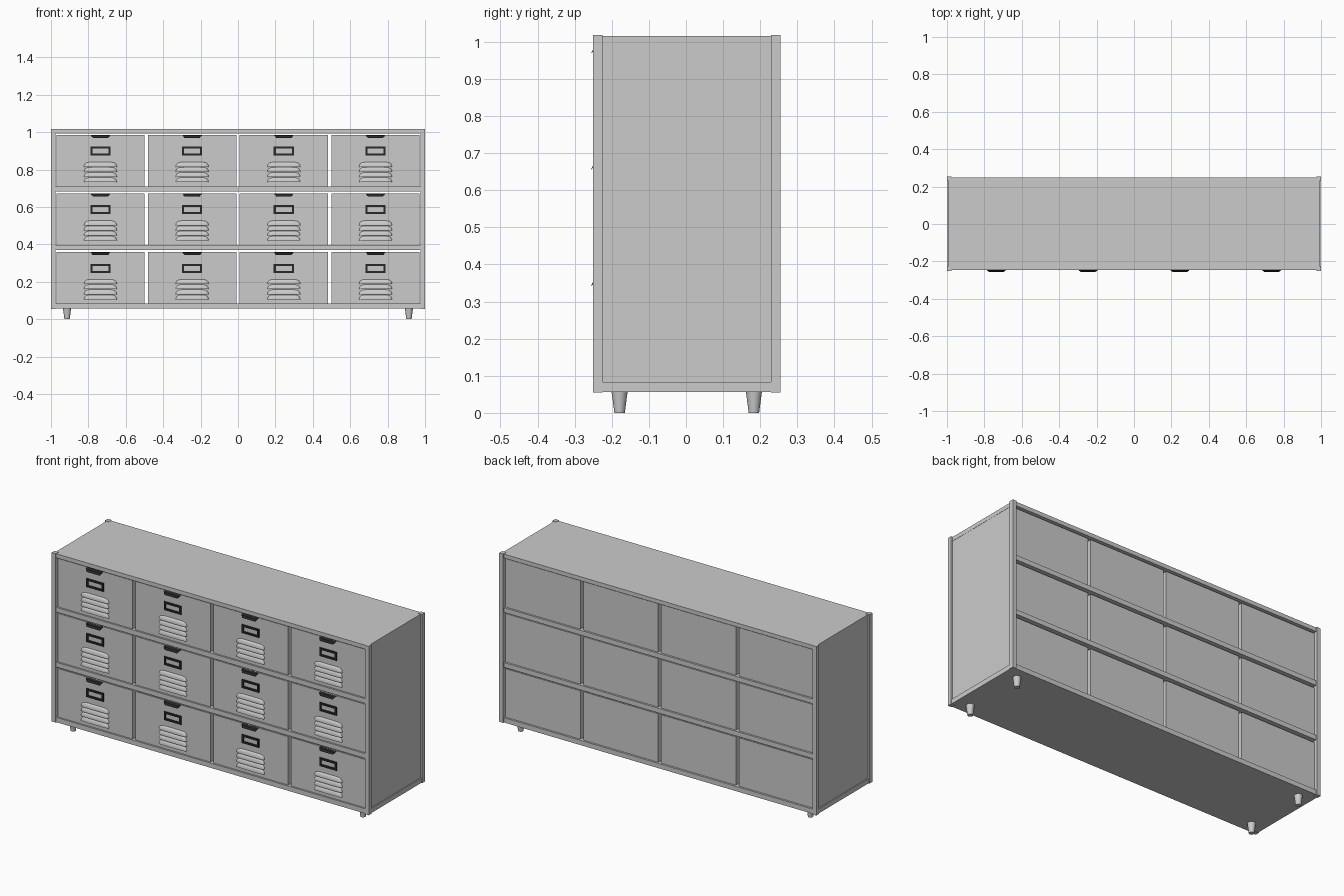
import bpy, bmesh, math

if "Cube" in bpy.data.objects:
    bpy.data.objects.remove(bpy.data.objects["Cube"])

YC = 0.002                      # cabinet centre in depth (the tabs overhang the front)
FRONT, BACK = -0.235, 0.238     # drawer front and back faces
black = bpy.data.materials.new("black_metal")
black.diffuse_color = (0.02, 0.02, 0.02, 1)
black.use_nodes = True
black.node_tree.nodes["Principled BSDF"].inputs["Base Color"].default_value = black.diffuse_color


def finish(name, bm, mat=None, smooth=False):
    bmesh.ops.recalc_face_normals(bm, faces=bm.faces)
    me = bpy.data.meshes.new(name)
    bm.to_mesh(me)
    bm.free()
    ob = bpy.data.objects.new(name, me)
    bpy.context.collection.objects.link(ob)
    if mat:
        me.materials.append(mat)
    if smooth:
        bpy.ops.object.select_all(action='DESELECT')
        ob.select_set(True)
        bpy.context.view_layer.objects.active = ob
        bpy.ops.object.shade_smooth_by_angle(angle=math.radians(40))
    return ob


def add_box(bm, x0, x1, y0, y1, z0, z1):
    vs = bmesh.ops.create_cube(bm, size=1)["verts"]
    for v in vs:
        v.co.x = x1 if v.co.x > 0 else x0
        v.co.y = y1 if v.co.y > 0 else y0
        v.co.z = z1 if v.co.z > 0 else z0


def boxes(name, specs, mat=None):
    bm = bmesh.new()
    for s in specs:
        add_box(bm, *s)
    return finish(name, bm, mat)


def copy(ob, name, x, y, z):
    c = ob.copy()               # shares the mesh
    c.name = name
    c.location = (x, y, z)
    bpy.context.collection.objects.link(c)


# Carcass: slabs, shelves, sides and corner posts
Y0, Y1 = YC - 0.247, YC + 0.247
boxes("top_panel", [(-0.991, 0.991, Y0, Y1, 0.993, 1.016)])
boxes("bottom_panel", [(-0.996, 0.996, Y0, Y1, 0.056, 0.083)])
for i, z in enumerate((0.384, 0.697)):
    boxes(f"shelf_{i + 1}", [(-0.976, 0.976, Y0, Y1, z - 0.0135, z + 0.0135)])
for s, side in ((-1, "left"), (1, "right")):
    a, b = sorted((s * 0.976, s * 0.99))
    boxes(f"{side}_side_panel", [(a, b, Y0, Y1, 0.083, 0.993)])
    for t, end in ((-1, "front"), (1, "back")):
        a, b = sorted((s * 0.975, s))
        c, d = sorted((YC + t * 0.227, YC + t * 0.252))
        boxes(f"{end}_{side}_post", [(a, b, c, d, 0.055, 1.018)])
        # Tapered leg
        bm = bmesh.new()
        bmesh.ops.create_cone(bm, cap_ends=True, segments=24, radius1=0.014,
                              radius2=0.0215, depth=0.056)
        leg = finish(f"{end}_{side}_leg", bm, smooth=True)
        leg.location = (s * 0.914, YC + t * 0.181, 0.028)

# Drawer: open-topped thin box, origin at centre of its top edge
W, H, T = 0.236, 0.276, 0.008
drawer = boxes("drawer", [
    (-W, W, FRONT, FRONT + T, -H, 0), (-W, W, BACK - T, BACK, -H, 0),
    (-W, -W + T, FRONT + T, BACK - T, -H, 0), (W - T, W, FRONT + T, BACK - T, -H, 0),
    (-W + T, W - T, FRONT + T, BACK - T, -H, -H + T)])

# Pull tab: bent strip that tapers toward its lip
bm = bmesh.new()
path = [(0.005, 0.0, 0.05), (-0.006, 0.0, 0.05), (-0.014, -0.004, 0.049), (-0.0205, -0.016, 0.04)]
rows = [[bm.verts.new((sx * w, FRONT + y, z)) for sx in (-1, 1)] for y, z, w in path]
for a, b in zip(rows, rows[1:]):
    bm.faces.new((a[0], a[1], b[1], b[0]))
bmesh.ops.recalc_face_normals(bm, faces=bm.faces)
bmesh.ops.solidify(bm, geom=bm.faces[:], thickness=0.002)
tab = finish("pull_tab", bm, black)

# Label holder: rectangular frame
fw, fh, b, F0, F1 = 0.054, 0.024, 0.011, FRONT - 0.006, FRONT
ZL = -0.087
label = boxes("label_frame", [
    (-fw, fw, F0, F1, ZL + fh - b, ZL + fh), (-fw, fw, F0, F1, ZL - fh, ZL - fh + b),
    (-fw, -fw + b, F0, F1, ZL - fh + b, ZL + fh - b),
    (fw - b, fw, F0, F1, ZL - fh + b, ZL + fh - b)], black)

# Louvres: four hooded slats, each a quarter-round with rounded ends
bm = bmesh.new()
NU, NV, LW, LH, LD = 16, 6, 0.088, 0.025, 0.012
for k in range(4):
    zb = -0.171 - k * 0.0275
    grid = []
    for i in range(NU + 1):
        u = -math.cos(math.pi * i / NU)
        r = max(1 - abs(u) ** 8, 0.0) ** 0.5
        grid.append([bm.verts.new((u * LW, FRONT - LD * r * math.cos(math.pi / 2 * j / NV),
                                   zb + LH * r * math.sin(math.pi / 2 * j / NV)))
                     for j in range(NV + 1)])
    for p, q in zip(grid, grid[1:]):
        for j in range(NV):
            bm.faces.new((p[j], q[j], q[j + 1], p[j + 1]))
    # Flat underside of the hood
    base = [bm.verts.new((g[0].co.x, FRONT, zb)) for g in grid]
    for i in range(NU):
        bm.faces.new((grid[i][0], grid[i + 1][0], base[i + 1], base[i]))
bmesh.ops.remove_doubles(bm, verts=bm.verts, dist=0.00005)
louvres = finish("louvres", bm, smooth=True)

# Repeat the drawer and its fittings over the 4 x 3 grid
n = 0
for z in (0.986, 0.673, 0.359):
    for c in range(4):
        x = -0.7355 + c * 0.4903
        n += 1
        for ob in (drawer, tab, label, louvres):
            if n == 1:
                ob.location = (x, 0, z)
            else:
                copy(ob, f"{ob.name.split('.')[0]}_{n}", x, 0, z)
